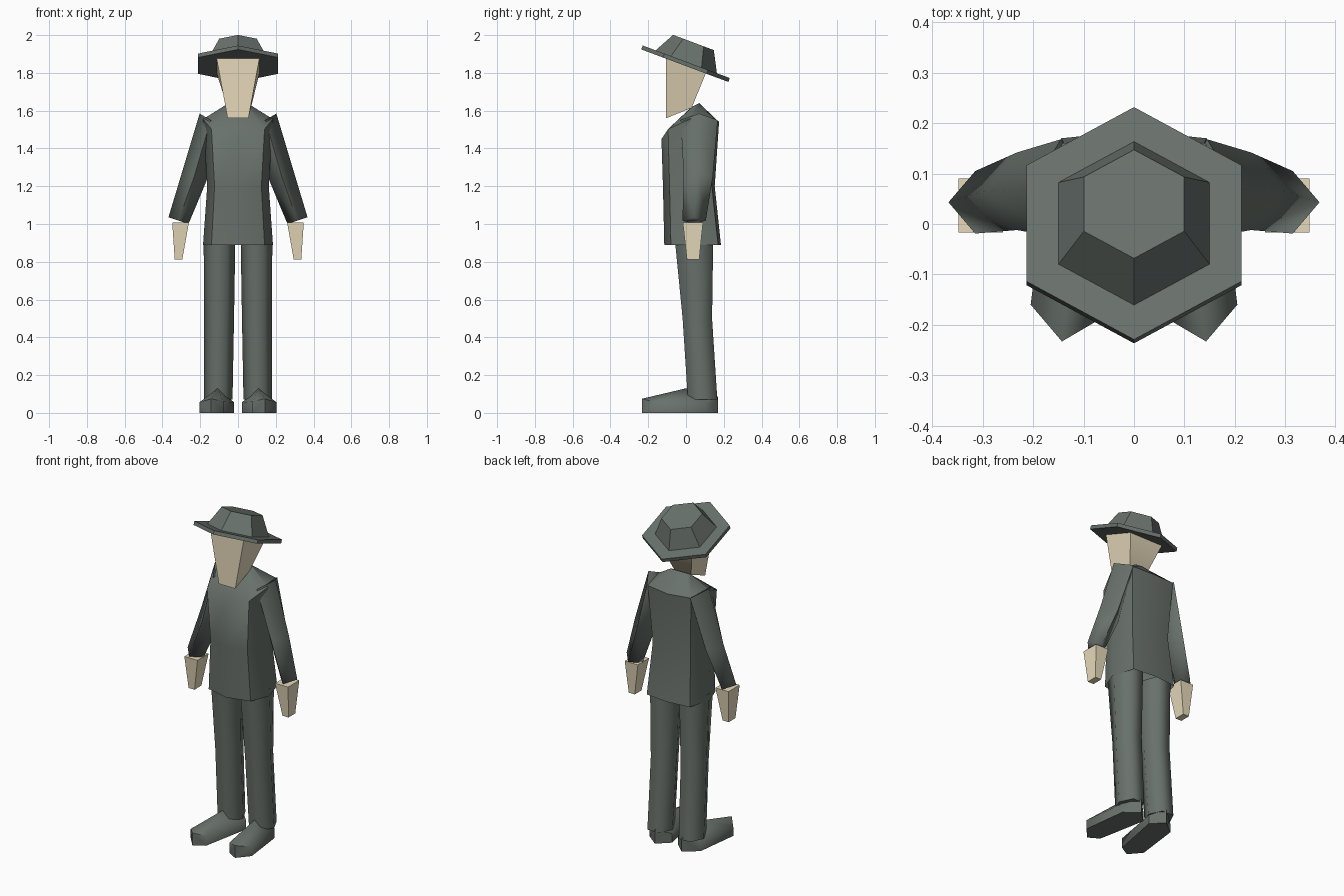
import bpy, bmesh
from math import cos, sin, pi, radians
from mathutils import Matrix

if "Cube" in bpy.data.objects:
    bpy.data.objects.remove(bpy.data.objects["Cube"])


def material(name, rgb):
    m = bpy.data.materials.new(name)
    m.diffuse_color = (*rgb, 1)
    m.use_nodes = True
    m.node_tree.nodes["Principled BSDF"].inputs["Base Color"].default_value = m.diffuse_color
    return m


CLOTH = material("cloth", (0.14, 0.165, 0.15))
SKIN = material("skin", (0.80, 0.70, 0.50))


def loft(name, rings, mat, angle=None, mirror=False, caps=(True, True), apex=None):
    """Skin a stack of rings; optional end caps, apex point on the last ring, x mirror."""
    bm = bmesh.new()
    vs = [[bm.verts.new(p) for p in r] for r in rings]
    n = len(vs[0])
    for a, b in zip(vs, vs[1:]):
        for i in range(n):
            j = (i + 1) % n
            bm.faces.new((a[i], a[j], b[j], b[i]))
    if caps[0]:
        bm.faces.new(vs[0])
    if apex:
        tip = bm.verts.new(apex)
        for i in range(n):
            bm.faces.new((vs[-1][i], vs[-1][(i + 1) % n], tip))
    elif caps[1]:
        bm.faces.new(vs[-1])
    bmesh.ops.recalc_face_normals(bm, faces=bm.faces)
    me = bpy.data.meshes.new(name)
    bm.to_mesh(me)
    bm.free()
    me.materials.append(mat)
    ob = bpy.data.objects.new(name, me)
    bpy.context.collection.objects.link(ob)
    if mirror:
        mod = ob.modifiers.new("mirror", 'MIRROR')
        mod.use_mirror_merge = False
    if angle:
        for o in bpy.context.selected_objects:
            o.select_set(False)
        ob.select_set(True)
        bpy.context.view_layer.objects.active = ob
        bpy.ops.object.shade_smooth_by_angle(angle=radians(angle))
    return ob


def ngon(n, cx, cy, z, rx, ry, start=0.0):
    return [(cx + rx * cos(start + 2 * pi * i / n),
             cy + ry * sin(start + 2 * pi * i / n), z) for i in range(n)]


def box_ring(x0, x1, y0, y1, z0, z1):
    """Rectangle whose height runs from z0 at the front to z1 at the back."""
    return [(x0, y0, z0), (x1, y0, z0), (x1, y1, z1), (x0, y1, z1)]


# Hat: hexagonal brim and crown, tipped towards the back
tilt = Matrix.Translation((0, 0, 1.855)) @ Matrix.Rotation(radians(-20.5), 4, 'X')
for name, spec in (("hat_brim", ((-0.018, 0.246), (0.004, 0.246))),
                   ("hat_crown", ((0.004, 0.173), (0.113, 0.115)))):
    ob = loft(name, [ngon(6, 0, 0, z, r, r, pi / 2) for z, r in spec], CLOTH)
    ob.matrix_world = tilt

# Head: tapered block
loft("head", [box_ring(-0.055, 0.055, -0.105, 0.03, 1.56, 1.615),
              box_ring(-0.115, 0.115, -0.105, 0.108, 1.885, 1.805)], SKIN, 50)


# Jacket body: eight-sided rings, open at the hem
def body_ring(w, front, back, zf, zs, zb):
    mid = (front + back) / 2
    half = [(0, front, zf), (w * .76, front + .035, (zf + zs) / 2), (w, mid, zs),
            (w * .78, back - .015, (zs + zb) / 2), (0, back, zb)]
    return half + [(-x, y, z) for x, y, z in half[-2:0:-1]]


neck = [(x * .065, .05 + y * .02, 1.63 + y * .01) for x, y, _ in ngon(8, 0, 0, 0, 1, 1, -pi / 2)]
loft("jacket", [body_ring(.185, -.115, .185, .89, .89, .89),
                body_ring(.163, -.122, .152, 1.2, 1.2, 1.2),
                body_ring(.185, -.13, .175, 1.45, 1.555, 1.54),
                neck], CLOTH, 50, caps=(False, True))

# Sleeves: diamond section, each ring tipped across the arm
def sleeve_ring(x, y, z, rx, ry, tip):
    return [(x + rx * a, y + ry * b, z + tip * a)
            for a, b in ((1, 0), (0, 1), (-1, 0), (0, -1))]


loft("sleeves", [sleeve_ring(.145, .07, 1.55, .058, .098, .035),
                 sleeve_ring(.232, .065, 1.25, .064, .077, .025),
                 sleeve_ring(.315, .043, 1.018, .053, .062, .018)],
     CLOTH, 95, mirror=True)

# Hands: tapered blocks
loft("hands", [box_ring(.295, .335, .005, .07, .812, .812),
               box_ring(.26, .348, -.017, .09, 1.008, 1.008)], SKIN, 60, mirror=True)

# Trouser legs: six-sided and slightly bent at the knee
loft("trouser_legs", [ngon(6, .105, .088, .07, .076, .09),
                      ngon(6, .1, .06, .5, .079, .09),
                      ngon(6, .098, .042, .93, .084, .118)], CLOTH, 70, mirror=True)

# Shoes: splayed outline rising to a ridge under the leg
sole = [(.143, -.233), (.205, -.16), (.172, .105), (.09, .17), (.02, .105), (.078, -.195)]
rim = [.075, .055, .055, .085, .055, .06]
loft("shoes", [[(x, y, 0) for x, y in sole],
               [(x, y, z) for (x, y), z in zip(sole, rim)]],
     CLOTH, 50, mirror=True, apex=(.108, .0, .13))
